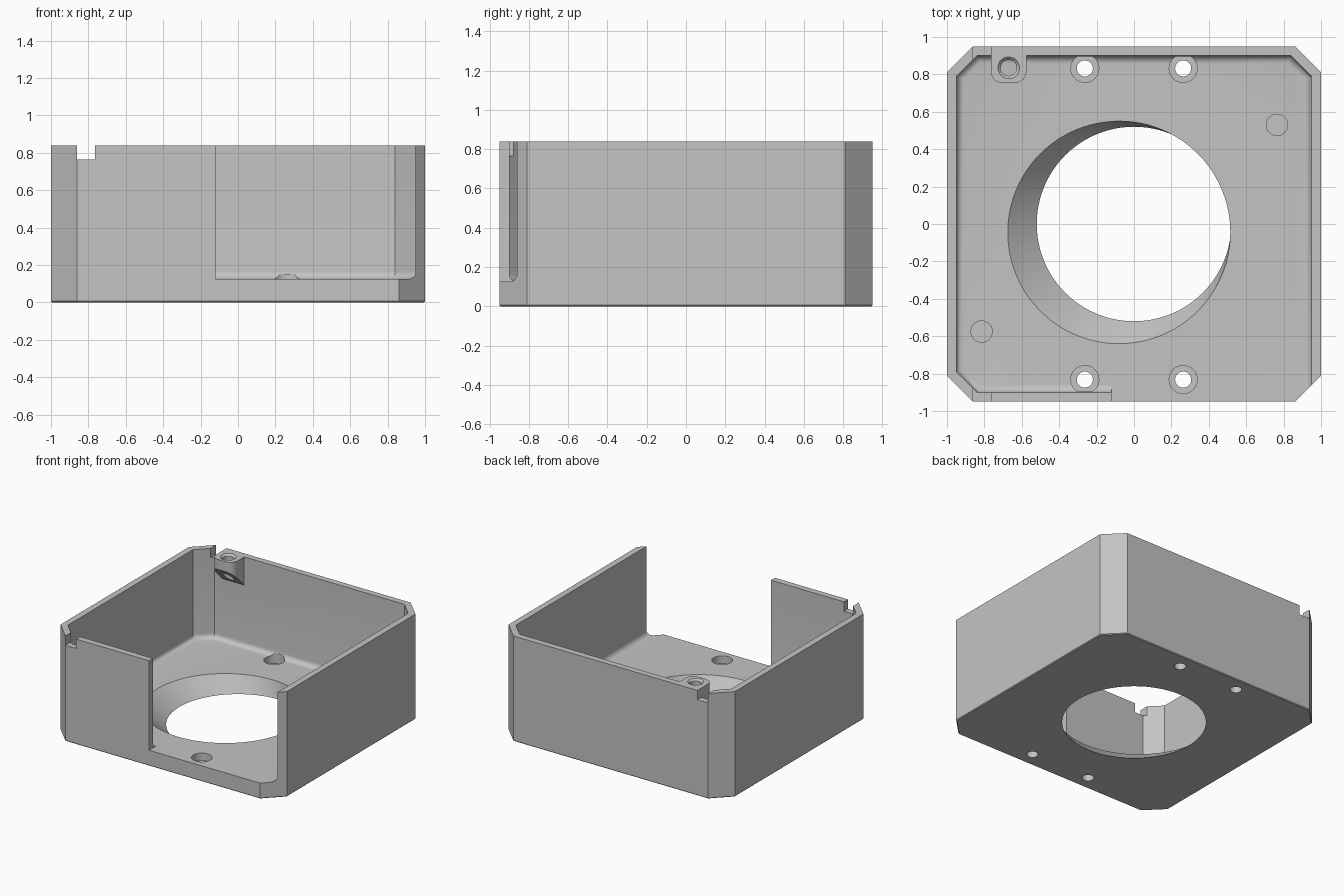
import bpy, bmesh, math
from math import sin, cos, pi, radians

cube = bpy.data.objects.get("Cube")
if cube:
    bpy.data.objects.remove(cube, do_unlink=True)

HX, HY, TOP = 1.0, 0.95, 0.84       # outer half sizes and height
CHAMFER, WALL, FLOOR, FILLET = 0.14, 0.05, 0.125, 0.04

grey = bpy.data.materials.new("plain grey")
grey.use_nodes = True
grey.diffuse_color = (0.55, 0.55, 0.55, 1)
grey.node_tree.nodes["Principled BSDF"].inputs["Base Color"].default_value = (0.55, 0.55, 0.55, 1)


def loft(name, rings):
    """Closed solid skinned through rings of points."""
    bm = bmesh.new()
    loops = [[bm.verts.new(p) for p in ring] for ring in rings]
    n = len(loops[0])
    for a, b in zip(loops, loops[1:]):
        for i in range(n):
            j = (i + 1) % n
            bm.faces.new((a[i], a[j], b[j], b[i]))
    bm.faces.new(loops[0][::-1])
    bm.faces.new(loops[-1])
    bmesh.ops.recalc_face_normals(bm, faces=bm.faces)
    mesh = bpy.data.meshes.new(name)
    bm.to_mesh(mesh)
    bm.free()
    mesh.materials.append(grey)
    obj = bpy.data.objects.new(name, mesh)
    bpy.context.collection.objects.link(obj)
    return obj


def octagon(inset, z):
    """Chamfered rectangle, offset inwards."""
    x, y = HX - inset, HY - inset
    c = CHAMFER - inset * (2 - math.sqrt(2))
    return [(x, c - y, z), (x, y - c, z), (x - c, y, z), (c - x, y, z),
            (-x, y - c, z), (-x, c - y, z), (c - x, -y, z), (x - c, -y, z)]


def circle(x, y, z, r, n=32):
    return [(x + r * cos(2 * pi * i / n), y + r * sin(2 * pi * i / n), z) for i in range(n)]


def combine(target, tool, operation="DIFFERENCE"):
    tool.hide_render = True
    mod = target.modifiers.new(tool.name, "BOOLEAN")
    mod.operation, mod.solver, mod.object = operation, "EXACT", tool
    bpy.context.view_layer.objects.active = target
    bpy.ops.object.modifier_apply(modifier=mod.name)
    bpy.data.objects.remove(tool, do_unlink=True)


def drill(x, y, r, z0, z1):
    combine(housing, loft("drill", [circle(x, y, z0, r), circle(x, y, z1, r)]))


# Outer block with a fine bevel around the base
housing = loft("housing", [octagon(0.006, 0), octagon(0, 0.006), octagon(0, TOP)])

# Cavity with a filleted floor edge
arc = [i * pi / 12 for i in range(7)]
cavity = [octagon(WALL + FILLET * (1 - sin(a)), FLOOR + FILLET * (1 - cos(a))) for a in arc]
combine(housing, loft("cavity", cavity + [octagon(WALL, 1)]))

# Front opening, rounded where it meets the side wall
right = HX - WALL
profile = [(-0.12, 1), (-0.12, FLOOR)]
profile += [(right - FILLET * (1 - sin(a)), FLOOR + FILLET * (1 - cos(a))) for a in arc]
profile.append((right, 1))
combine(housing, loft("opening", [[(x, y, z) for x, z in profile] for y in (-1.2, -0.7)]))

# Screw boss on the back wall, with a sloping underside
bx, by, half, tip, rad = -0.67, 0.835, 0.095, 0.755, 0.06
outline = [(bx + half, 0.93), (bx - half, 0.93)]
for cx, start in ((bx - half + rad, pi), (bx + half - rad, 1.5 * pi)):
    outline += [(cx + rad * cos(start + a), tip + rad + rad * sin(start + a)) for a in arc]
boss = loft("screw_boss", [[(x, y, 0.68 - (y - by)) for x, y in outline],
                           [(x, y, TOP) for x, y in outline]])
combine(housing, boss, "UNION")
combine(housing, loft("boss_hole", [circle(bx, by, 0.55, 0.043), circle(bx, by, 0.825, 0.043),
                                    circle(bx, by, TOP, 0.058), circle(bx, by, 0.9, 0.058)]))

# Slot through the tops of the front and back walls
combine(housing, loft("slot", [[(x, y, z) for x, z in
                               ((-0.86, 0.765), (-0.765, 0.765), (-0.765, 1), (-0.86, 1))]
                              for y in (-1.2, 1.2)]))

# Large leaning, tapered floor opening
bore = []
for z in (-0.03, 0.18):
    t = z / FLOOR
    bore.append(circle(-0.08 * t, -0.045 * t, z, 0.52 + 0.075 * t, 96))
combine(housing, loft("bore", bore))

# Counterbored mounting holes and blind pin holes
for x in (-0.263, 0.263):
    for y in (-0.832, 0.832):
        drill(x, y, 0.075, 0.065, 0.15)
        drill(x, y, 0.043, -0.1, 0.1)
for x, y in ((0.765, 0.53), (-0.815, -0.575)):
    drill(x, y, 0.057, 0.065, 0.2)

# Smooth curved faces, crisp edges
bpy.ops.object.select_all(action="DESELECT")
housing.select_set(True)
bpy.context.view_layer.objects.active = housing
bpy.ops.object.shade_smooth_by_angle(angle=radians(28))
